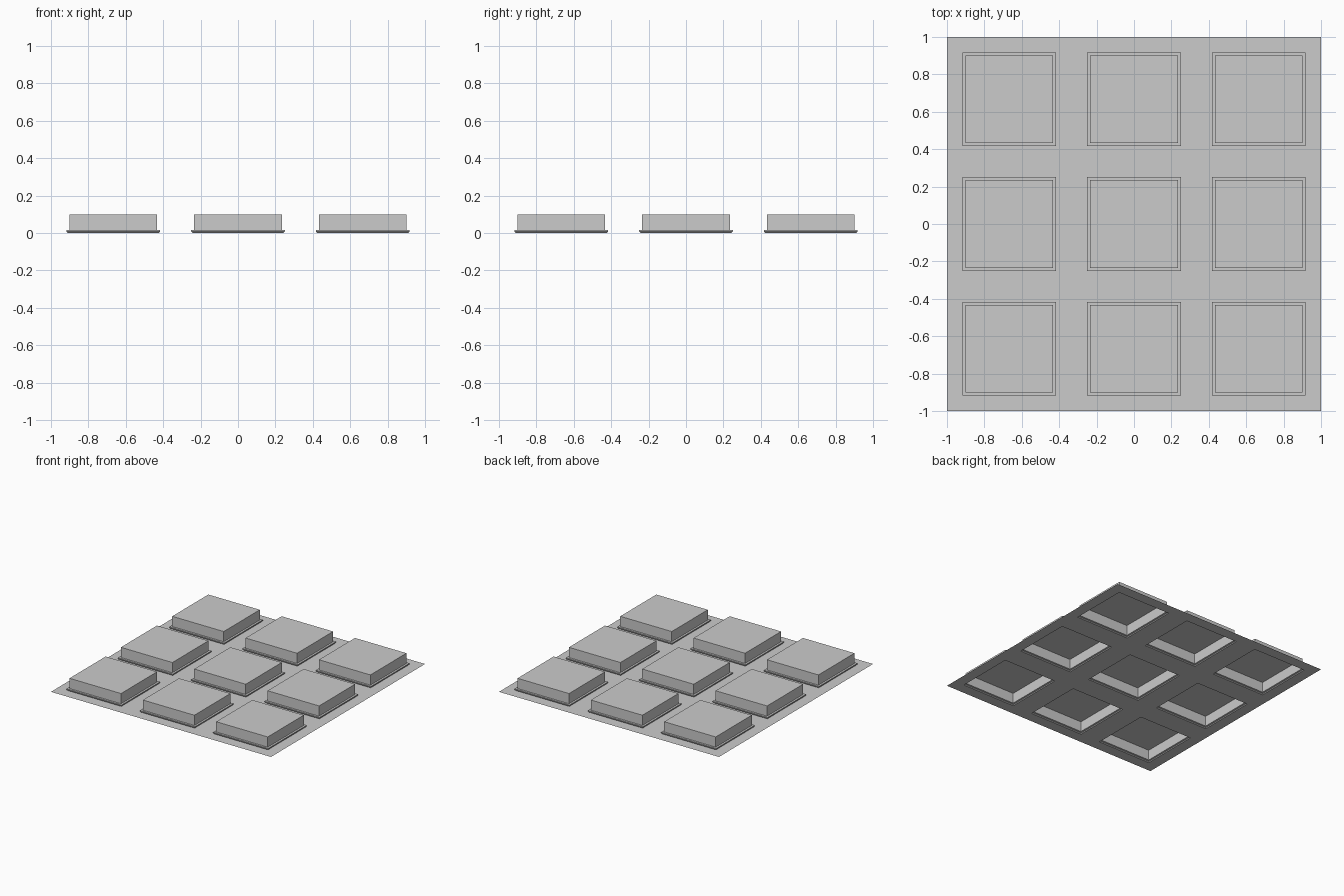
import bpy
import bmesh

if "Cube" in bpy.data.objects:
    bpy.data.objects.remove(bpy.data.objects["Cube"], do_unlink=True)

PITCH = 2 / 3
CENTRES = [-PITCH, 0, PITCH]
# Half width and height of each ring, from the sheet up to the pad top
PROFILE = [(0.243, 0), (0.25, 0.008), (0.25, 0.016), (0.234, 0.016), (0.234, 0.1)]
HOLE = PROFILE[0][0]

grey = bpy.data.materials.new("plain grey")
grey.use_nodes = True
colour = (0.6, 0.6, 0.6, 1)
grey.diffuse_color = colour
grey.node_tree.nodes["Principled BSDF"].inputs["Base Color"].default_value = colour


def make_object(name, bm):
    bmesh.ops.remove_doubles(bm, verts=bm.verts, dist=0.0001)
    mesh = bpy.data.meshes.new(name)
    bm.to_mesh(mesh)
    bm.free()
    mesh.materials.append(grey)
    obj = bpy.data.objects.new(name, mesh)
    bpy.context.collection.objects.link(obj)


def square_ring(bm, cx, cy, half, z):
    corners = [(-1, -1), (1, -1), (1, 1), (-1, 1)]
    return [bm.verts.new((cx + sx * half, cy + sy * half, z)) for sx, sy in corners]


# Thin base sheet with a square opening under each pad
bm = bmesh.new()
lines = [-1] + [c + s * HOLE for c in CENTRES for s in (-1, 1)] + [1]
grid = [[bm.verts.new((x, y, 0)) for y in lines] for x in lines]
for i in range(len(lines) - 1):
    for j in range(len(lines) - 1):
        if i % 2 and j % 2:
            continue
        bm.faces.new((grid[i][j], grid[i + 1][j], grid[i + 1][j + 1], grid[i][j + 1]))
make_object("base_sheet", bm)

# Raised hollow pads, each with a narrow lip at its foot
for row, cy in enumerate(CENTRES):
    for column, cx in enumerate(CENTRES):
        bm = bmesh.new()
        rings = [square_ring(bm, cx, cy, half, z) for half, z in PROFILE]
        for low, high in zip(rings, rings[1:]):
            for k in range(4):
                n = (k + 1) % 4
                bm.faces.new((low[k], low[n], high[n], high[k]))
        bm.faces.new(rings[-1])
        make_object(f"raised_pad_{row + 1}_{column + 1}", bm)
